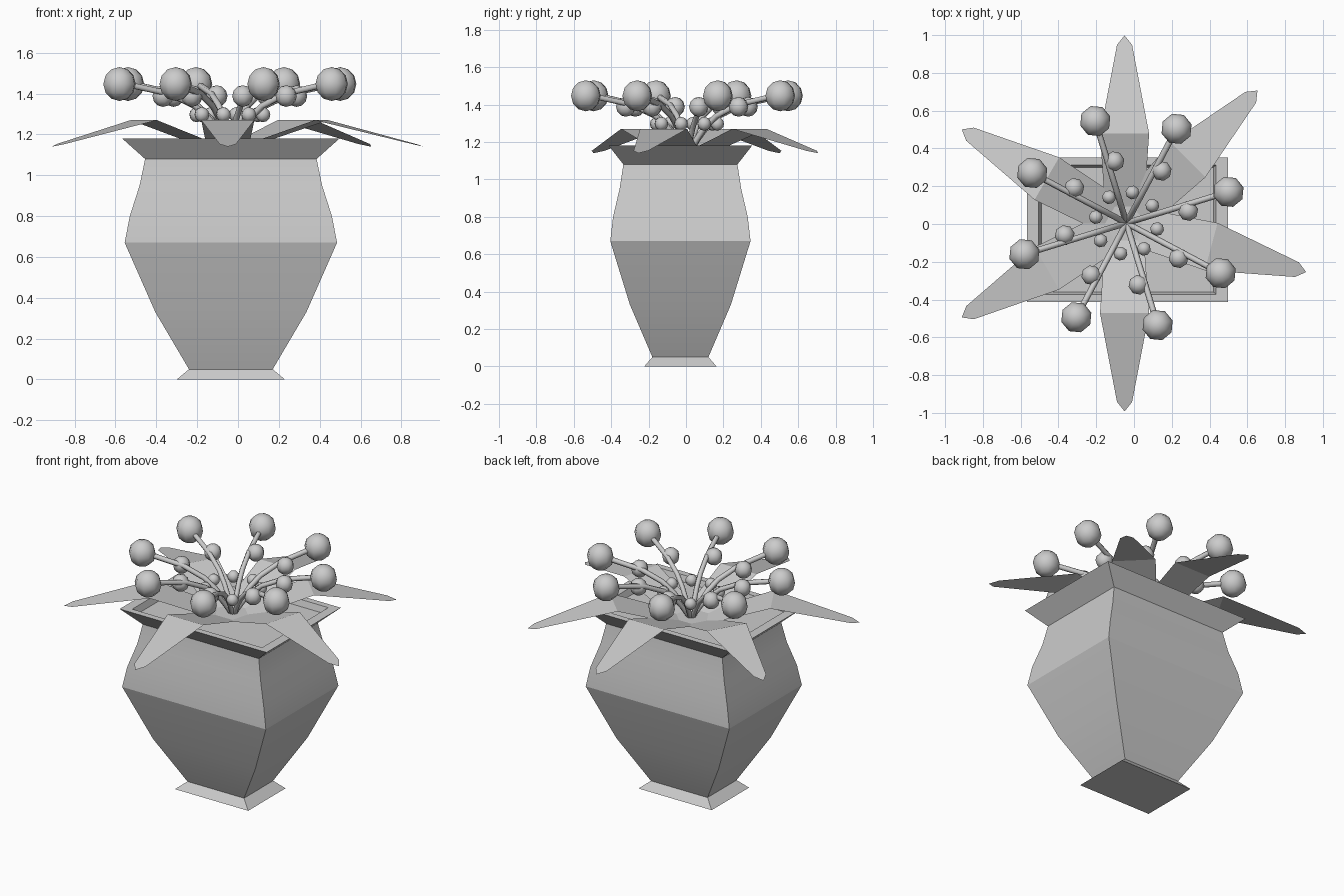
import bpy, bmesh, math
from mathutils import Vector

if "Cube" in bpy.data.objects:
    bpy.data.objects.remove(bpy.data.objects["Cube"])


def finish(name, bm, smooth=None):
    bmesh.ops.recalc_face_normals(bm, faces=bm.faces)
    mesh = bpy.data.meshes.new(name)
    bm.to_mesh(mesh)
    bm.free()
    obj = bpy.data.objects.new(name, mesh)
    bpy.context.collection.objects.link(obj)
    if smooth:
        bpy.ops.object.select_all(action='DESELECT')
        obj.select_set(True)
        bpy.context.view_layer.objects.active = obj
        bpy.ops.object.shade_smooth_by_angle(angle=math.radians(smooth))
    return obj


# Rectangular vase: stacked sections (half x, half y, z), ending with rim and soil
sections = [(.265, .193, 0), (.205, .15, .05), (.37, .27, .33), (.52, .375, .67),
            (.495, .36, .80), (.447, .325, .95), (.42, .305, 1.08),
            (.532, .383, 1.18), (.47, .342, 1.18), (.455, .33, 1.14)]
bm = bmesh.new()
rings = [[bm.verts.new((-.035 + sx * hx, -.03 + sy * hy, z))
          for sx, sy in ((-1, -1), (1, -1), (1, 1), (-1, 1))] for hx, hy, z in sections]
for a, b in zip(rings, rings[1:]):
    for i in range(4):
        j = (i + 1) % 4
        bm.faces.new((a[i], a[j], b[j], b[i]))
bm.faces.new(rings[0][::-1])
bm.faces.new(rings[-1])
finish("vase", bm, 20)

# Six drooping leaves: thin sheets folded at mid length (distance, half width, z)
leaf_rows = [(0, .097, 1.11), (.475, .13, 1.27), (.945, .04, 1.153)]
for n, deg in enumerate((45, 90, 150, 210, 270, 345)):
    a = math.radians(deg)
    out, side = Vector((math.cos(a), math.sin(a), 0)), Vector((-math.sin(a), math.cos(a), 0))
    centre = Vector((-.05, .003, 0))
    bm = bmesh.new()
    rows = [[bm.verts.new(centre + out * r + side * s * w + Vector((0, 0, z)))
             for s in (-1, 1)] for r, w, z in leaf_rows]
    for p, q in zip(rows, rows[1:]):
        bm.faces.new((p[0], q[0], q[1], p[1]))
    tip = bm.verts.new(centre + out * .995 + Vector((0, 0, 1.14)))
    bm.faces.new((rows[-1][0], tip, rows[-1][1]))
    finish(f"leaf_{n + 1}", bm)


# Eight arching stems, each with an end berry and two side berries
def polar(r, deg, z):
    a = math.radians(deg)
    return Vector((-.04 + r * math.cos(a), .005 + r * math.sin(a), z))


def berry(name, r, deg, z, radius):
    bpy.ops.mesh.primitive_uv_sphere_add(segments=8, ring_count=6, radius=radius,
                                         location=polar(r, deg, z),
                                         rotation=(0, 0, math.radians(deg)))
    bpy.context.object.name = name
    bpy.ops.object.shade_smooth_by_angle(angle=math.radians(60))


stem_path = [(0, 1.12), (.06, 1.215), (.11, 1.28), (.18, 1.34), (.31, 1.4), (.55, 1.45)]
for n in range(8):
    deg = 17 + 45 * n
    curve = bpy.data.curves.new(f"stem_{n + 1}", 'CURVE')
    curve.dimensions = '3D'
    curve.bevel_depth = .016
    curve.bevel_resolution = 1
    spline = curve.splines.new('POLY')
    spline.points.add(len(stem_path) - 1)
    for point, (r, z) in zip(spline.points, stem_path):
        point.co = (*polar(r, deg, z), 1)
    bpy.context.collection.objects.link(bpy.data.objects.new(f"stem_{n + 1}", curve))
    berry(f"end_berry_{n + 1}", .565, deg, 1.447, .083)
    berry(f"middle_berry_{n + 1}", .333, deg - 6, 1.388, .053)
    berry(f"inner_berry_{n + 1}", .165, deg + 17, 1.297, .037)
